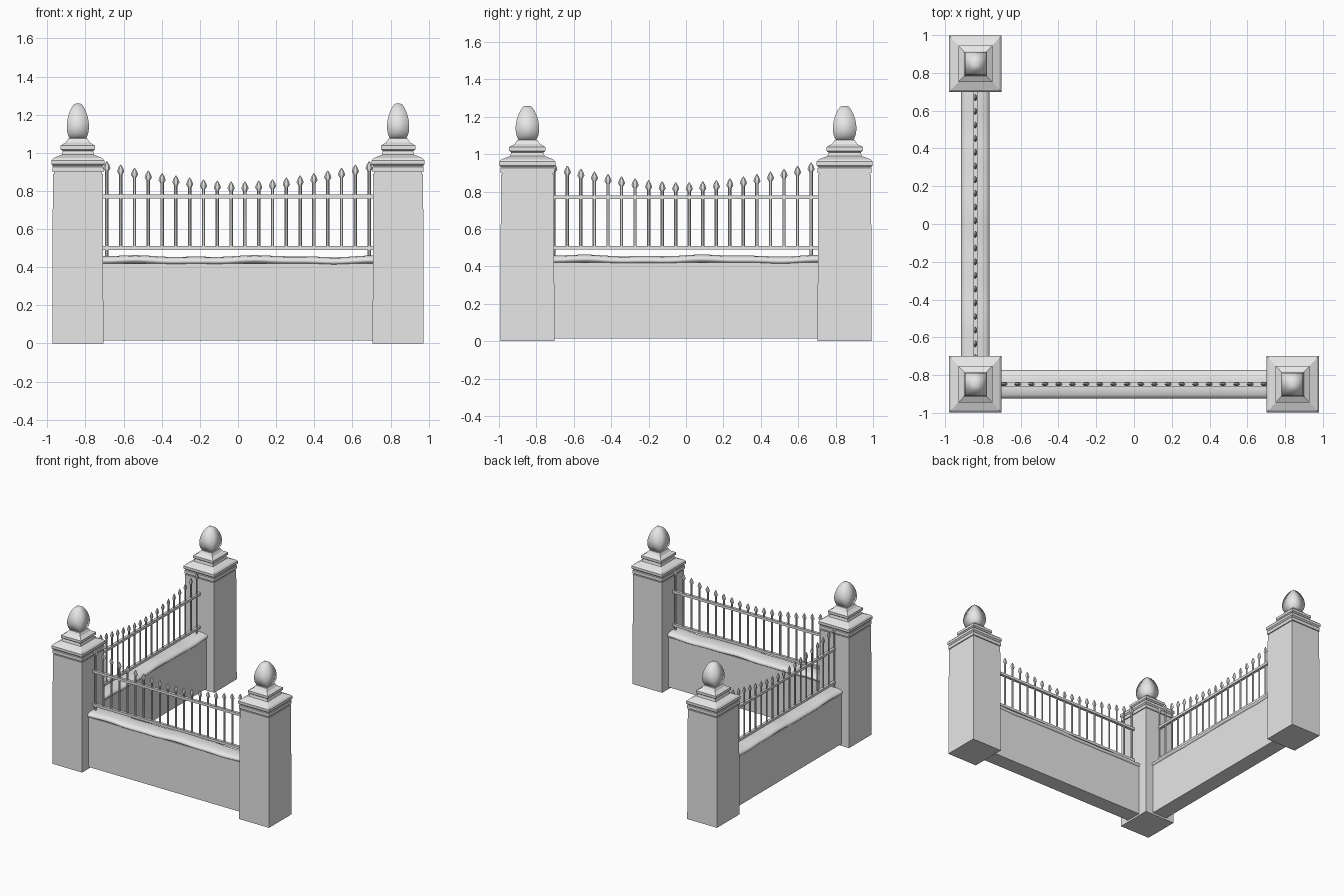
import bpy, bmesh, math
from mathutils import Vector

cube = bpy.data.objects.get("Cube")
if cube:
    bpy.data.objects.remove(cube, do_unlink=True)

stone = bpy.data.materials.new("pale_grey")
stone.use_nodes = True
GREY = (0.8, 0.8, 0.8, 1)
stone.diffuse_color = GREY
stone.node_tree.nodes["Principled BSDF"].inputs["Base Color"].default_value = GREY

PX, PY = 0.84, 0.848   # post centres


def finish(bm, name, smooth=None):
    bmesh.ops.recalc_face_normals(bm, faces=bm.faces)
    mesh = bpy.data.meshes.new(name)
    bm.to_mesh(mesh)
    bm.free()
    mesh.materials.append(stone)
    obj = bpy.data.objects.new(name, mesh)
    bpy.context.collection.objects.link(obj)
    if smooth:
        bpy.ops.object.select_all(action='DESELECT')
        obj.select_set(True)
        bpy.context.view_layer.objects.active = obj
        bpy.ops.object.shade_smooth_by_angle(angle=math.radians(smooth))
    return obj


def loft(bm, rings):
    """Skin closed rings of points and cap both ends."""
    loops = [[bm.verts.new(p) for p in ring] for ring in rings]
    n = len(loops[0])
    for a, b in zip(loops, loops[1:]):
        for i in range(n):
            j = (i + 1) % n
            bm.faces.new((a[i], a[j], b[j], b[i]))
    bm.faces.new(loops[0][::-1])
    bm.faces.new(loops[-1])


def square_stack(bm, cx, cy, profile, stretch=1.08):
    """Rectangular rings following a (half width, height) profile."""
    loft(bm, [[(cx + sx * h, cy + sy * h * stretch, z)
               for sx, sy in ((-1, -1), (1, -1), (1, 1), (-1, 1))]
              for h, z in profile])


SHAFT = [(0.134, 0), (0.131, 0.89)]
CAP = [(0.126, 0.885), (0.126, 0.9), (0.134, 0.9), (0.134, 0.925), (0.13, 0.93),
       (0.139, 0.94), (0.139, 0.96), (0.128, 0.972), (0.085, 0.99), (0.08, 1.01),
       (0.09, 1.018), (0.09, 1.038), (0.062, 1.055), (0.05, 1.075), (0.03, 1.08)]
EGG = [(0.036, 1.07), (0.046, 1.08), (0.054, 1.1), (0.058, 1.125), (0.058, 1.15),
       (0.054, 1.18), (0.045, 1.21), (0.034, 1.235), (0.022, 1.253), (0.012, 1.258)]

# Posts, stepped caps and four-sided egg finials
for label, x, y in (("corner", -PX, -PY), ("left", PX, -PY), ("back", -PX, PY)):
    for part, profile, smooth in (("shaft", SHAFT, None), ("cap", CAP, None),
                                  ("finial", EGG, 120)):
        bm = bmesh.new()
        square_stack(bm, x, y, profile)
        finish(bm, f"{label}_post_{part}", smooth)


def fence(label, place, half, shift):
    """One run: place maps (along, across, z) into the model."""

    def box(bm, u0, u1, w, z0, z1):
        loft(bm, [[place(u, s * w, z) for s, z in
                   ((-1, z0), (1, z0), (1, z1), (-1, z1))] for u in (u0, u1)])

    # Low wall
    bm = bmesh.new()
    box(bm, -half, half, 0.064, 0.015, 0.42)
    finish(bm, f"{label}_wall")

    # Rounded, slightly uneven coping
    bm = bmesh.new()
    rings = []
    steps, sides = 32, 14
    for i in range(steps + 1):
        u = -half + 2 * half * i / steps
        lift = 0.004 * math.sin(9 * u + 0.5) + 0.002 * math.sin(21 * u)
        ring = []
        for k in range(sides):
            a = 2 * math.pi * k / sides
            c, s = math.cos(a), math.sin(a)
            z = 0.433 + (0.025 if s > 0 else 0.022) * s + lift
            ring.append(place(u, 0.075 * math.copysign(abs(c) ** 0.7, c), z))
        rings.append(ring)
    loft(bm, rings)
    finish(bm, f"{label}_coping", 60)

    # Horizontal rails
    bm = bmesh.new()
    for z in (0.5, 0.77):
        box(bm, -half, half, 0.011, z - 0.01, z + 0.01)
    finish(bm, f"{label}_rails")

    # Bars with flattened spear tips along a sagging curve
    bm = bmesh.new()
    count, pitch = 20, 0.0724
    for i in range(count):
        t = i - (count - 1) / 2
        u = t * pitch + shift
        top = 0.848 + 0.107 * abs(t / 9.5) ** 1.6
        base = 0.44 if i in (0, count - 1) else 0.49
        rings = []
        for r, z in ((0.009, base), (0.009, top - 0.052), (0.019, top - 0.036),
                     (0.013, top - 0.018), (0.002, top)):
            rings.append([place(u + r * math.cos(k * math.pi / 3),
                                0.6 * r * math.sin(k * math.pi / 3), z)
                          for k in range(6)])
        loft(bm, rings)
    finish(bm, f"{label}_bars", 40)


fence("front", lambda u, v, z: Vector((u, v - PY, z)), 0.715, 0)
fence("side", lambda u, v, z: Vector((v - PX, u, z)), 0.705, -0.019)
